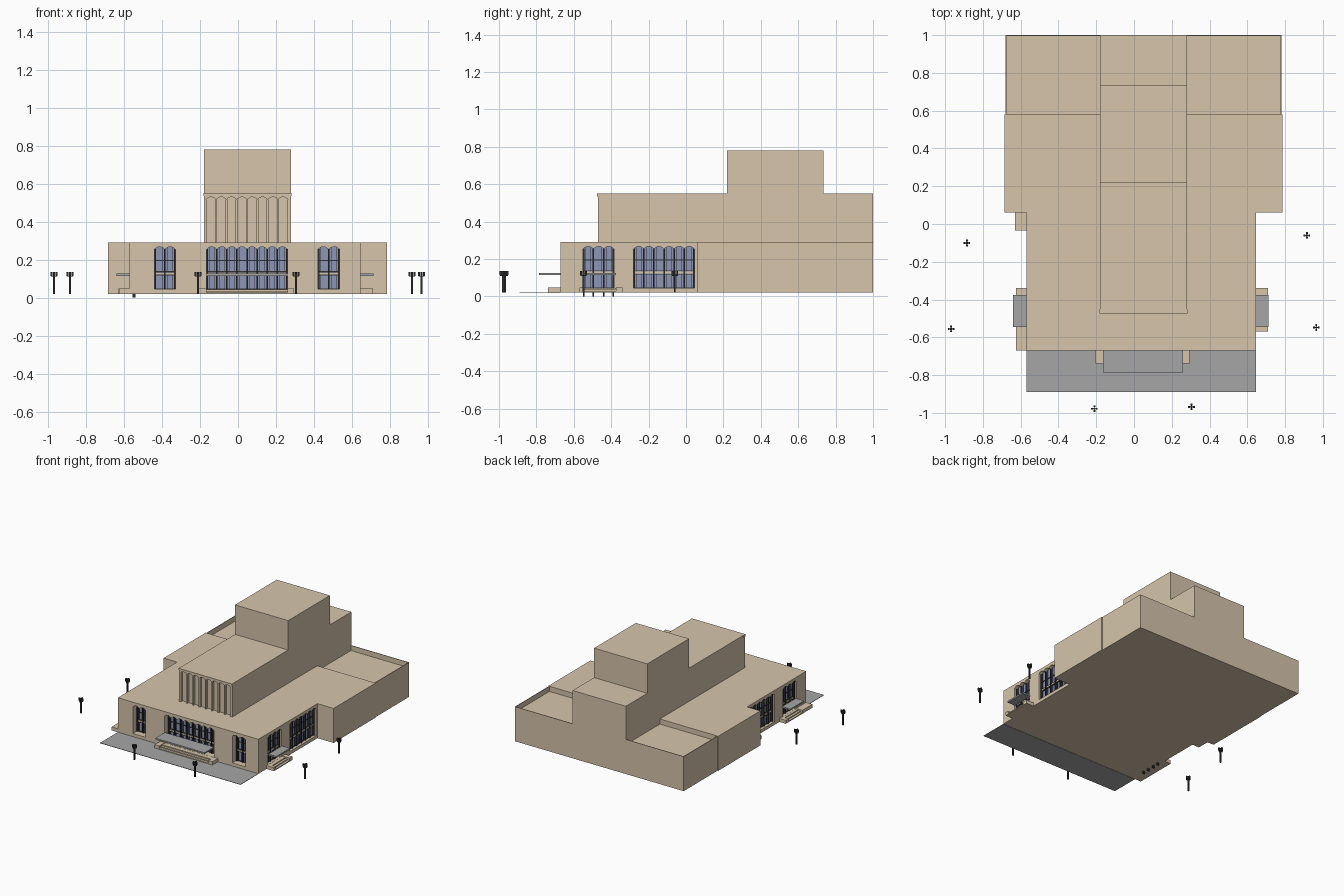
import bpy, bmesh, math

if "Cube" in bpy.data.objects:
    bpy.data.objects.remove(bpy.data.objects["Cube"])


def material(name, rgb):
    m = bpy.data.materials.new(name)
    m.diffuse_color = (*rgb, 1)
    m.use_nodes = True
    m.node_tree.nodes["Principled BSDF"].inputs["Base Color"].default_value = m.diffuse_color
    return m


STONE = material("stone", (0.67, 0.56, 0.41))
GLASS = material("glass", (0.27, 0.31, 0.47))
FRAME = material("dark_frame", (0.03, 0.03, 0.035))
PAVE = material("paving", (0.38, 0.38, 0.38))


def finish(name, bm, mat):
    bmesh.ops.recalc_face_normals(bm, faces=bm.faces)
    me = bpy.data.meshes.new(name)
    bm.to_mesh(me)
    bm.free()
    me.materials.append(mat)
    ob = bpy.data.objects.new(name, me)
    bpy.context.collection.objects.link(ob)
    return ob


def add_prism(bm, pts, d0, d1, place):
    # Extrude a (u, z) wall profile between two depths
    a = [bm.verts.new(place(u, d0, z)) for u, z in pts]
    b = [bm.verts.new(place(u, d1, z)) for u, z in pts]
    bm.faces.new(a)
    bm.faces.new(b[::-1])
    for i in range(len(a)):
        j = (i + 1) % len(a)
        bm.faces.new((a[i], b[i], b[j], a[j]))


def add_rect(bm, u0, u1, z0, z1, d0, d1, place):
    add_prism(bm, [(u0, z0), (u1, z0), (u1, z1), (u0, z1)], d0, d1, place)


def plain(x, y, z):
    return (x, y, z)


def box(name, x0, x1, y0, y1, z0, z1, mat=STONE):
    bm = bmesh.new()
    add_rect(bm, x0, x1, z0, z1, y0, y1, plain)
    return finish(name, bm, mat)


def scallop(u0, u1, n, z0, z1, rise=0.014, seg=6):
    # Row of shallow arches with a flat base
    pts = [(u0, z0), (u1, z0)]
    w = (u1 - u0) / n
    for i in range(n):
        for k in range(seg + (i == n - 1)):
            t = k / seg
            pts.append((u1 - w * (i + t), z1 - rise + rise * math.sin(math.pi * t)))
    return pts


def cut(target, pts, d0, d1, place):
    bm = bmesh.new()
    add_prism(bm, pts, d0, d1, place)
    cutter = finish("opening_cutter", bm, STONE)
    cutter.hide_render = True
    mod = target.modifiers.new("opening", 'BOOLEAN')
    mod.operation = 'DIFFERENCE'
    mod.solver = 'EXACT'
    mod.object = cutter
    bpy.context.view_layer.objects.active = target
    bpy.ops.object.modifier_apply(modifier=mod.name)
    bpy.data.objects.remove(cutter)


# Wall placements: u runs along the wall, d goes inward from its face
def front(u, d, z): return (u, -0.67 + d, z)
def right(u, d, z): return (0.645 - d, u, z)
def left(u, d, z): return (-0.57 + d, u, z)


# Main masses
hall = box("front_hall", -0.57, 0.645, -0.67, 0.06, 0.02, 0.29)
box("middle_wing", -0.685, 0.785, 0.06, 0.58, 0.02, 0.29)
box("rear_wing", -0.68, 0.78, 0.58, 1.0, 0.02, 0.25)
box("parapet_left", -0.68, -0.675, 0.58, 1.0, 0.25, 0.29)
box("parapet_right", 0.775, 0.78, 0.58, 1.0, 0.25, 0.29)
box("parapet_back", -0.675, 0.775, 0.995, 1.0, 0.25, 0.29)
box("upper_hall", -0.18, 0.28, -0.45, 1.0, 0.25, 0.55)
box("fly_tower", -0.18, 0.28, 0.22, 0.735, 0.55, 0.78)

# Upper facade with arched bays and fins
upper = box("upper_facade", -0.18, 0.28, -0.47, -0.45, 0.29, 0.535)
cut(upper, scallop(-0.17, 0.265, 8, 0.28, 0.53), -0.01, 0.03,
    lambda u, d, z: (u, -0.47 + d, z))
box("upper_cornice", -0.182, 0.282, -0.475, -0.45, 0.535, 0.55)
bm = bmesh.new()
for i in range(9):
    u = -0.17 + 0.435 * i / 8
    add_rect(bm, u - 0.005, u + 0.005, 0.29, 0.517, -0.468, -0.45, plain)
finish("upper_fins", bm, STONE)


def window(name, place, u0, u1, n, depth, foot=0.045):
    base, mid, top = 0.045, 0.128, 0.268
    cut(hall, scallop(u0, u1, n, base, top), -0.01, depth + 0.015, place)
    w = (u1 - u0) / n
    # Glass panes
    bm = bmesh.new()
    add_prism(bm, scallop(u0, u1, n, base, top), depth + 0.008, depth + 0.014, place)
    finish(name + "_glass", bm, GLASS)
    # Mullions, centre bars and rails
    bm = bmesh.new()
    for i in range(n + 1):
        u = min(max(u0 + w * i, u0 + 0.004), u1 - 0.004)
        add_rect(bm, u - 0.004, u + 0.004, foot, top - 0.012, depth - 0.006, depth + 0.01, place)
    for i in range(n):
        for f in (0.25, 0.75):
            u = u0 + w * (i + f)
            add_rect(bm, u - 0.0012, u + 0.0012, base, top - 0.005, depth + 0.003, depth + 0.01, place)
    for z in (base + 0.002, mid - 0.009, mid + 0.009, 0.195):
        add_rect(bm, u0, u1, z - 0.002, z + 0.002, depth + 0.002, depth + 0.01, place)
    finish(name + "_frame", bm, FRAME)
    # Band between storeys
    bm = bmesh.new()
    add_rect(bm, u0, u1, mid - 0.005, mid + 0.005, depth, depth + 0.01, place)
    finish(name + "_band", bm, STONE)


window("front_window_centre", front, -0.165, 0.26, 8, 0.05)
window("front_window_left", front, -0.44, -0.33, 2, 0.05)
window("front_window_right", front, 0.42, 0.535, 2, 0.05)
for label, place, foot in (("right", right, 0.045), ("left", left, 0.0)):
    window(label + "_window_entrance", place, -0.55, -0.385, 3, 0.02, foot)
    window(label + "_window_long", place, -0.28, 0.045, 6, 0.02)


def entrance(name, place, u0, u1, reach, piers, canopy):
    # Stepped stair, flanking piers and flat canopy
    bm = bmesh.new()
    for k in range(3):
        add_rect(bm, u0, u1, 0.02 + 0.008 * k, 0.028 + 0.008 * k,
                 -reach + 0.018 * k, 0, place)
    finish(name + "_steps", bm, STONE)
    bm = bmesh.new()
    for a, b in piers:
        add_rect(bm, a, b, 0.02, 0.047, -reach, 0, place)
    finish(name + "_piers", bm, STONE)
    bm = bmesh.new()
    add_rect(bm, u0, u1, 0.115, 0.126, -canopy, 0.002, place)
    finish(name + "_canopy", bm, PAVE)


entrance("front_entrance", front, -0.165, 0.26, 0.068,
         [(-0.205, -0.165), (0.26, 0.295)], 0.115)
entrance("right_entrance", right, -0.545, -0.375, 0.065,
         [(-0.57, -0.545), (-0.375, -0.34)], 0.068)
entrance("left_entrance", left, -0.545, -0.375, 0.055,
         [(-0.67, -0.545), (-0.375, -0.34)], 0.07)
box("left_planter", -0.63, -0.57, -0.035, 0.06, 0.02, 0.047)

# Forecourt
box("forecourt", -0.57, 0.645, -0.89, -0.67, 0.018, 0.021, PAVE)

# Street lamps
for i, (x, y) in enumerate([(-0.885, -0.10), (-0.968, -0.555), (-0.21, -0.978),
                            (0.305, -0.968), (0.965, -0.548), (0.915, -0.06)]):
    bm = bmesh.new()
    add_rect(bm, x - 0.005, x + 0.005, 0.02, 0.12, y - 0.005, y + 0.005, plain)
    add_rect(bm, x - 0.016, x + 0.016, 0.11, 0.115, y - 0.002, y + 0.002, plain)
    add_rect(bm, x - 0.002, x + 0.002, 0.11, 0.115, y - 0.016, y + 0.016, plain)
    finish("lamp_post_%d" % i, bm, FRAME)
    bm = bmesh.new()
    for dx, dy in ((-1, 0), (1, 0), (0, -1), (0, 1), (0, 0)):
        cx, cy, r = x + 0.013 * dx, y + 0.013 * dy, 0.005
        add_rect(bm, cx - r, cx + r, 0.115, 0.136, cy - r, cy + r, plain)
    finish("lamp_head_%d" % i, bm, FRAME)
